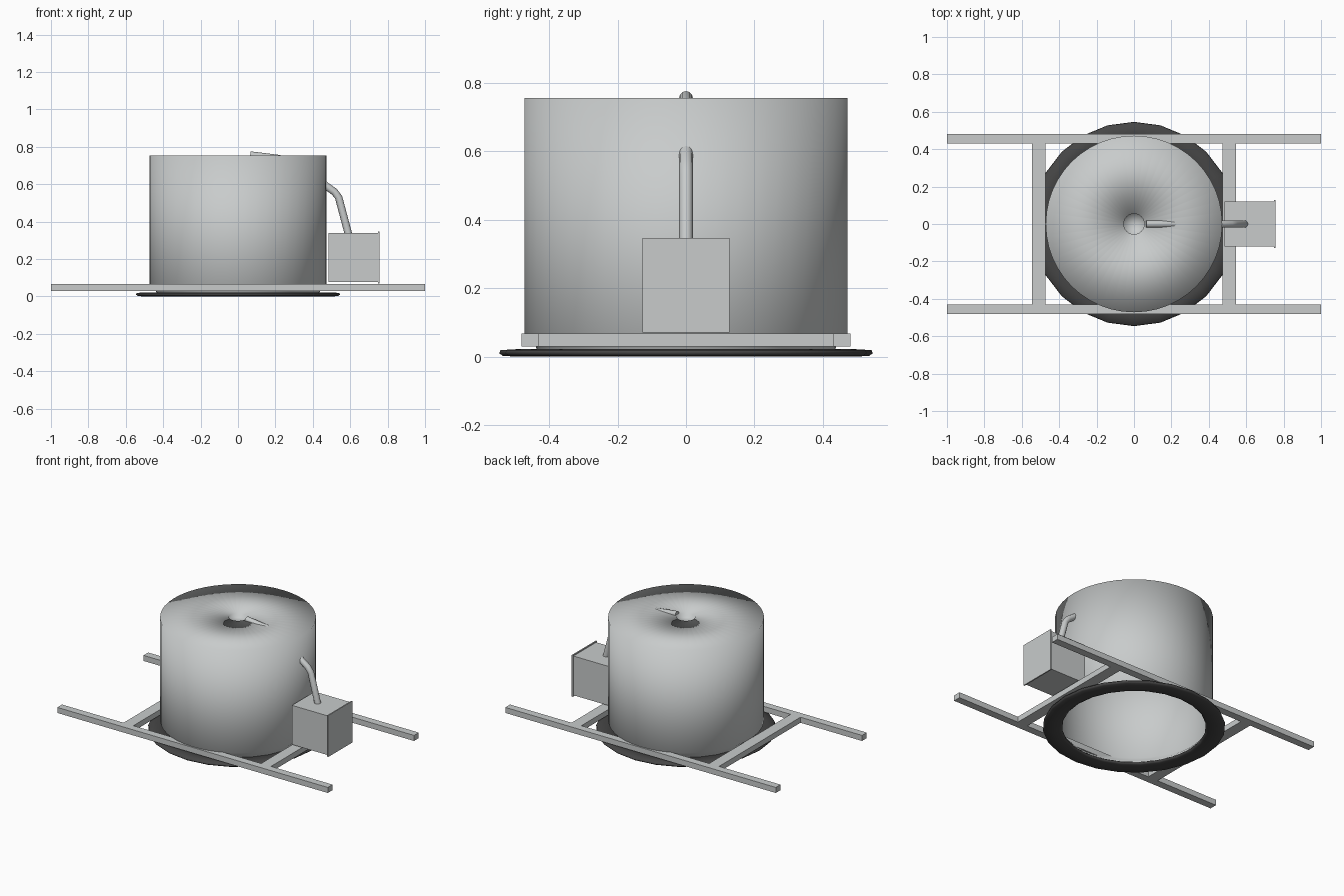
import bpy, bmesh, math
from mathutils import Vector

if "Cube" in bpy.data.objects:
    bpy.data.objects.remove(bpy.data.objects["Cube"])


def material(name, rgb):
    m = bpy.data.materials.new(name)
    m.diffuse_color = (*rgb, 1)
    m.use_nodes = True
    m.node_tree.nodes["Principled BSDF"].inputs["Base Color"].default_value = m.diffuse_color
    return m


GREY = material("light_grey", (0.58, 0.60, 0.60))
DARK = material("dark_rubber", (0.06, 0.06, 0.06))


def make_object(name, bm, mat, smooth=False):
    bmesh.ops.recalc_face_normals(bm, faces=bm.faces)
    for f in bm.faces:
        f.smooth = smooth
    me = bpy.data.meshes.new(name)
    bm.to_mesh(me)
    bm.free()
    me.materials.append(mat)
    ob = bpy.data.objects.new(name, me)
    bpy.context.collection.objects.link(ob)
    return ob


def box(name, lo, hi, mat=GREY):
    lo, hi = Vector(lo), Vector(hi)
    bm = bmesh.new()
    bmesh.ops.create_cube(bm, size=1)
    for v in bm.verts:
        v.co = Vector([(a + b) / 2 + c * (b - a) for a, b, c in zip(lo, hi, v.co)])
    return make_object(name, bm, mat)


def lathe(name, profile, sides, mat, closed=False):
    """Revolve (radius, height) points about z; a zero radius closes a cap."""
    bm = bmesh.new()
    rings = []
    for r, z in profile:
        if r == 0:
            rings.append([bm.verts.new((0, 0, z))] * sides)
        else:
            rings.append([bm.verts.new((r * math.cos(2 * math.pi * i / sides),
                                        r * math.sin(2 * math.pi * i / sides), z))
                          for i in range(sides)])
    pairs = list(zip(rings, rings[1:]))
    if closed:
        pairs.append((rings[-1], rings[0]))
    for a, b in pairs:
        for i in range(sides):
            j = (i + 1) % sides
            bm.faces.new(list(dict.fromkeys((a[i], a[j], b[j], b[i]))))
    return make_object(name, bm, mat, smooth=True)


def tube(name, path, radius, sides, mat):
    """Sweep a circle along a path lying in the xz plane."""
    bm = bmesh.new()
    pts = [Vector((x, 0, z)) for x, z in path]
    side = Vector((0, 1, 0))
    rings = []
    for k, p in enumerate(pts):
        t = (pts[min(k + 1, len(pts) - 1)] - pts[max(k - 1, 0)]).normalized()
        up = t.cross(side)
        rings.append([bm.verts.new(p + radius * (math.cos(a) * side + math.sin(a) * up))
                      for a in (2 * math.pi * i / sides for i in range(sides))])
    for a, b in zip(rings, rings[1:]):
        for i in range(sides):
            j = (i + 1) % sides
            bm.faces.new((a[i], a[j], b[j], b[i]))
    bm.faces.new(rings[0])
    bm.faces.new(rings[-1])
    ob = make_object(name, bm, mat, smooth=True)
    for f in ob.data.polygons:
        f.use_smooth = len(f.vertices) == 4
    return ob


# Open-bottomed drum with a small recessed port in the lid
lathe("drum", [(0.435, 0.018), (0.44, 0.032), (0.472, 0.066), (0.472, 0.755),
               (0.055, 0.755), (0.055, 0.735), (0, 0.735)], 48, GREY)

# Soft sealing ring under the drum
lathe("seal_ring", [(0.43, 0.010), (0.445, 0.002), (0.49, 0.0), (0.535, 0.002),
                    (0.546, 0.010), (0.542, 0.019), (0.49, 0.022), (0.44, 0.021)],
      24, DARK, closed=True)

# Carrying frame: two long rails and two cross members
for s, label in ((-1, "front"), (1, "back")):
    y0, y1 = sorted((s * 0.43, s * 0.48))
    box(label + "_rail", (-1, y0, 0.03), (1, y1, 0.067))
for s, label in ((-1, "left"), (1, "right")):
    x0, x1 = sorted((s * 0.472, s * 0.545))
    box(label + "_cross_member", (x0, -0.43, 0.03), (x1, 0.43, 0.067))

# Control box with a slightly larger cover plate
box("control_box", (0.483, -0.12, 0.078), (0.748, 0.12, 0.34))
box("control_box_cover", (0.748, -0.127, 0.07), (0.756, 0.127, 0.347))

# Hose running from the lid port through the drum to the control box
tube("hose", [(0.065, 0.756), (0.22, 0.737), (0.34, 0.69), (0.475, 0.588),
              (0.515, 0.56), (0.538, 0.53), (0.59, 0.335)], 0.02, 12, GREY)
